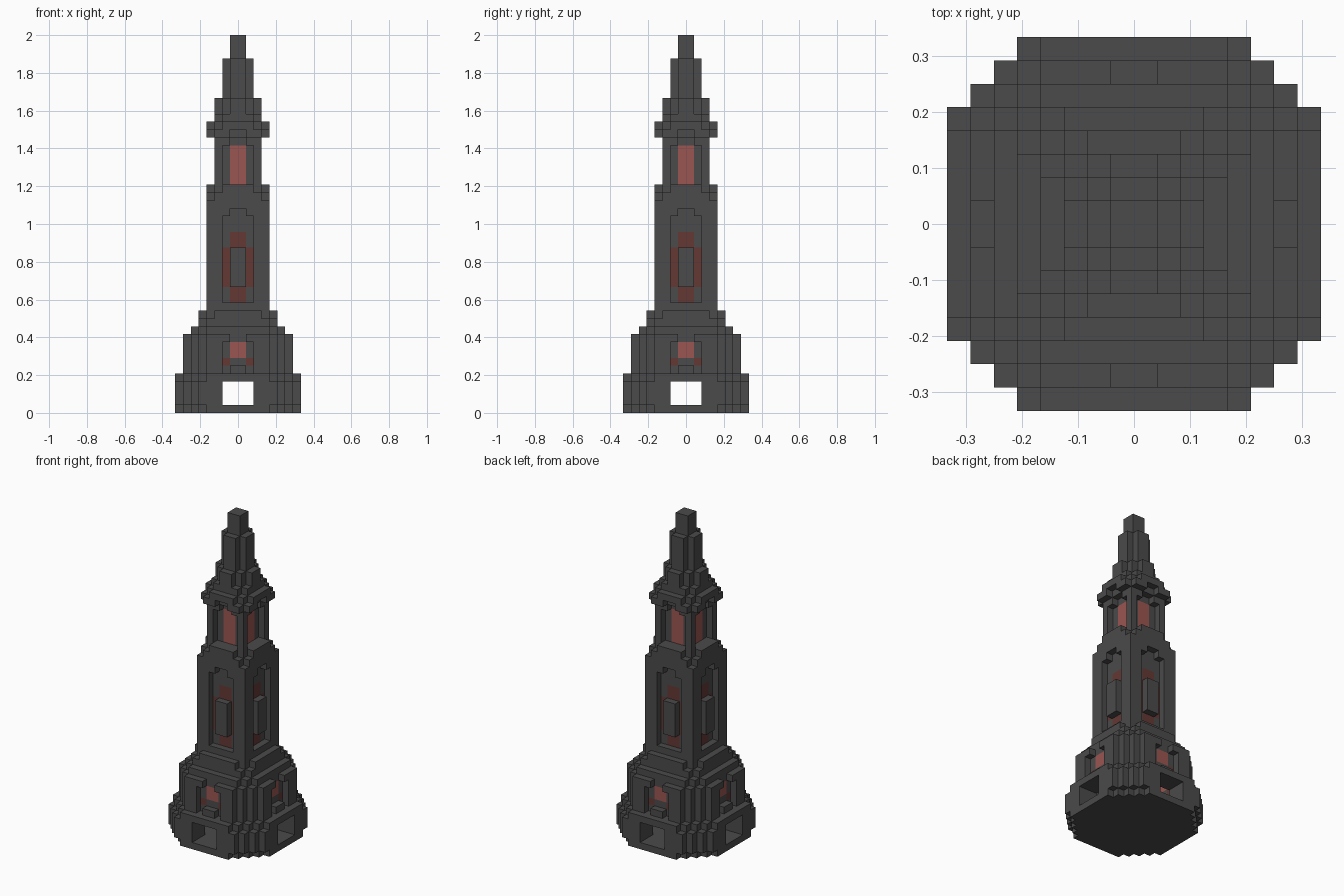
import bpy
import bmesh
from mathutils import Vector

cube = bpy.data.objects.get("Cube")
if cube:
    bpy.data.objects.remove(cube, do_unlink=True)

UNIT = 2 / 48      # size of one block
cells = {}         # block position -> part name


def material(name, rgb):
    mat = bpy.data.materials.new(name)
    mat.use_nodes = True
    colour = (*rgb, 1)
    mat.diffuse_color = colour
    bsdf = mat.node_tree.nodes["Principled BSDF"]
    bsdf.inputs["Base Color"].default_value = colour
    bsdf.inputs["Roughness"].default_value = 0.9
    return mat


def layer(part, half, flat, z0, z1):
    """Stepped octagon: half is the reach, flat is half the straight side."""
    for x in range(-half, half):
        for y in range(-half, half):
            if abs(x + .5) + abs(y + .5) + 1 <= half + flat:
                for z in range(z0, z1):
                    cells[x, y, z] = part


def four_sides(part, x0, x1, d0, d1, z0, z1):
    """Set (or remove, if part is None) a mirrored box on all four walls.
    x runs along the wall from its middle, d outward from the axis."""
    for x in range(x0, x1):
        for d in range(d0, d1):
            for z in range(z0, z1):
                for side in (x, -1 - x):
                    for cell in ((side, d), (side, -1 - d), (d, side), (-1 - d, side)):
                        key = (*cell, z)
                        if part:
                            cells[key] = part
                        else:
                            cells.pop(key, None)


# Plinth with chamfered rims, hollow hall and a doorway on each side
layer("plinth", 8, 4, 0, 1)
layer("plinth", 8, 5, 1, 4)
layer("plinth", 8, 4, 4, 5)
layer("lower_storey", 7, 4, 5, 10)
four_sides(None, 0, 5, 0, 5, 1, 9)
four_sides(None, 0, 2, 5, 8, 1, 4)

# Lower storey niches: side gaps, arch, sill and glass
four_sides(None, 1, 2, 6, 7, 5, 9)
four_sides(None, 0, 1, 6, 7, 6, 10)
four_sides("lower_glass", 0, 1, 5, 6, 7, 9)
four_sides("lower_red_panel", 1, 2, 5, 6, 6, 7)

# Stepped roof of the lower storey
layer("lower_roof", 6, 4, 10, 11)
layer("lower_roof", 5, 4, 11, 12)
layer("lower_roof", 5, 3, 12, 13)

# Shaft with rounded top corners
layer("shaft", 4, 4, 13, 27)
layer("shaft", 4, 3, 27, 28)
layer("shaft", 4, 2, 28, 29)

# Shaft niches: arch, raised centre slab and red panels around it
four_sides(None, 0, 2, 3, 4, 14, 25)
four_sides(None, 0, 1, 3, 4, 25, 26)
four_sides("shaft_slab", 0, 1, 3, 4, 16, 21)
four_sides("shaft_red_panel", 0, 1, 2, 3, 14, 16)
four_sides("shaft_red_panel", 0, 1, 2, 3, 21, 23)
four_sides("shaft_red_panel", 1, 2, 2, 3, 16, 21)

# Lantern room: core, corner posts, lintel and glass
layer("lantern_core", 2, 2, 29, 35)
four_sides("lantern_post", 2, 3, 2, 3, 29, 34)
layer("lantern_lintel", 3, 3, 34, 35)
four_sides(None, 0, 1, 2, 3, 34, 35)
four_sides("lantern_glass", 0, 1, 1, 2, 29, 34)

# Cornice with a notch above each lantern window
layer("cornice", 4, 3, 35, 36)
layer("cornice", 4, 2, 36, 37)
four_sides(None, 0, 1, 3, 4, 35, 36)

# Spire
layer("spire_base", 3, 2, 37, 38)
layer("spire_base", 3, 1, 38, 40)
layer("spire", 2, 1, 40, 45)
layer("spire_tip", 1, 1, 45, 48)

stone = material("dark_stone", (0.07, 0.07, 0.07))
glass = material("glowing_pink_glass", (0.33, 0.093, 0.082))
red = material("dull_red", (0.127, 0.04, 0.034))


def build(part):
    """Mesh of the exposed block faces belonging to one part."""
    bm = bmesh.new()
    for cell in [c for c, name in cells.items() if name == part]:
        centre = Vector(cell) + Vector((.5, .5, .5))
        for axis in range(3):
            for sign in (-1, 1):
                n = Vector((0, 0, 0))
                n[axis] = sign
                beside = tuple(int(a + b) for a, b in zip(cell, n))
                if beside in cells:
                    continue
                u = Vector((0, 0, 0))
                u[(axis + 1) % 3] = .5
                v = n.cross(u)
                mid = centre + n * .5
                corners = (mid - u - v, mid + u - v, mid + u + v, mid - u + v)
                bm.faces.new([bm.verts.new(p * UNIT) for p in corners])
    bmesh.ops.remove_doubles(bm, verts=bm.verts, dist=UNIT / 10)
    bmesh.ops.dissolve_limit(bm, angle_limit=0.02, verts=bm.verts, edges=bm.edges)
    mesh = bpy.data.meshes.new(part)
    bm.to_mesh(mesh)
    bm.free()
    mesh.materials.append(glass if "glass" in part else red if "red" in part else stone)
    bpy.context.collection.objects.link(bpy.data.objects.new(part, mesh))


for part in dict.fromkeys(cells.values()):
    build(part)
